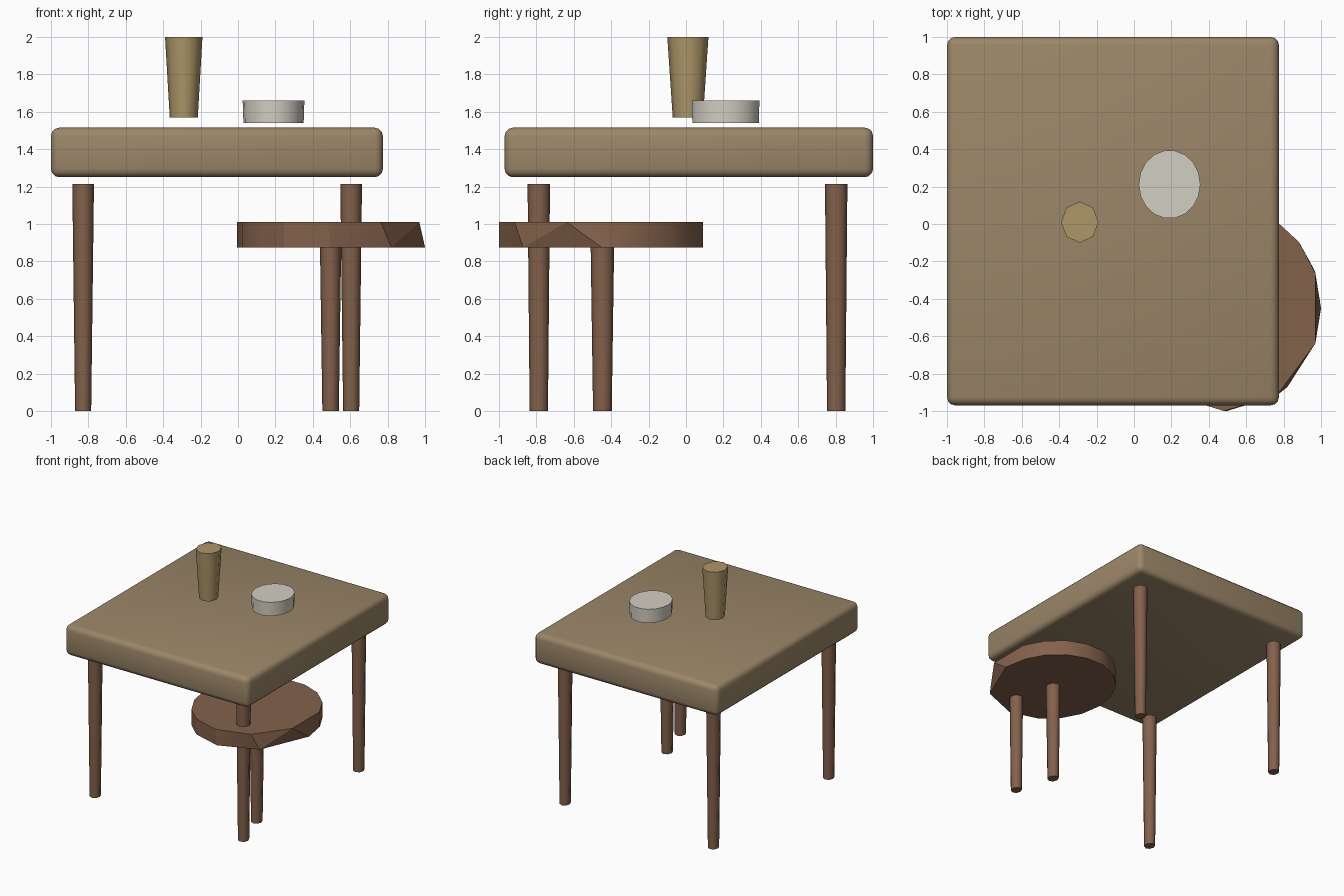
import bpy, bmesh
from math import radians, cos, sin

if "Cube" in bpy.data.objects:
    bpy.data.objects.remove(bpy.data.objects["Cube"])


def material(name, rgb):
    m = bpy.data.materials.new(name)
    m.diffuse_color = (*rgb, 1)
    m.use_nodes = True
    m.node_tree.nodes["Principled BSDF"].inputs["Base Color"].default_value = m.diffuse_color
    return m


TOP = material("light wood", (0.33, 0.24, 0.14))
LEG = material("brown wood", (0.23, 0.12, 0.07))
CUP = material("straw", (0.42, 0.31, 0.14))
DISH = material("pale ceramic", (0.65, 0.62, 0.54))


def finish(name, bm, mat):
    bmesh.ops.recalc_face_normals(bm, faces=bm.faces)
    me = bpy.data.meshes.new(name)
    bm.to_mesh(me)
    bm.free()
    ob = bpy.data.objects.new(name, me)
    bpy.context.collection.objects.link(ob)
    me.materials.append(mat)
    return ob


def smooth(ob, angle):
    bpy.ops.object.select_all(action='DESELECT')
    ob.select_set(True)
    bpy.context.view_layer.objects.active = ob
    bpy.ops.object.shade_smooth_by_angle(angle=radians(angle))


def taper(name, centre, low, high, z0, z1, sides, mat):
    """Closed elliptical frustum; low and high are (x radius, y radius)."""
    bm = bmesh.new()
    rings = []
    for (rx, ry), z in ((low, z0), (high, z1)):
        angles = [radians(360 * i / sides) for i in range(sides)]
        rings.append([bm.verts.new((centre[0] + rx * cos(a), centre[1] + ry * sin(a), z))
                      for a in angles])
    for i in range(sides):
        j = (i + 1) % sides
        bm.faces.new((rings[0][i], rings[0][j], rings[1][j], rings[1][i]))
    for ring in rings:
        bm.faces.new(ring)
    ob = finish(name, bm, mat)
    smooth(ob, 50)
    return ob


# Thick table top with rounded edges
bm = bmesh.new()
bmesh.ops.create_cube(bm, size=1)
bmesh.ops.scale(bm, vec=(1.775, 1.97, 0.265), verts=bm.verts)
bmesh.ops.translate(bm, vec=(-0.1125, 0.015, 1.3825), verts=bm.verts)
bmesh.ops.bevel(bm, geom=bm.edges[:], offset=0.045, segments=3, profile=0.5, affect='EDGES')
smooth(finish("table_top", bm, TOP), 40)

# Four tapered table legs
for xname, x in (("left", -0.828), ("right", 0.605)):
    for yname, y in (("front", -0.787), ("back", 0.803)):
        taper(f"{yname}_{xname}_leg", (x, y), (0.043, 0.049), (0.058, 0.06), 0, 1.215, 8, LEG)

# Stool leg under the seat
taper("stool_leg", (0.495, -0.447), (0.044, 0.05), (0.057, 0.063), 0, 0.9, 8, LEG)

# Stool seat, a faceted disc with uneven corners on its front right side
bm = bmesh.new()
top_angles = [-92, -58, -20, 20] + list(range(40, 260, 20))
bottom_angles = [-90, -50, 0, 22] + list(range(40, 260, 20))
for angles, z in ((top_angles, 1.01), (bottom_angles, 0.875)):
    for a in map(radians, angles):
        bm.verts.new((0.4975 + 0.5025 * cos(a), -0.45 + 0.55 * sin(a), z))
bmesh.ops.convex_hull(bm, input=bm.verts)
bmesh.ops.dissolve_limit(bm, angle_limit=radians(1), verts=bm.verts, edges=bm.edges)
smooth(finish("stool_seat", bm, LEG), 25)

# Cup and dish above the table
taper("cup", (-0.29, 0.01), (0.075, 0.081), (0.1, 0.11), 1.57, 2.0, 8, CUP)
taper("dish", (0.19, 0.212), (0.161, 0.181), (0.165, 0.183), 1.54, 1.66, 18, DISH)
